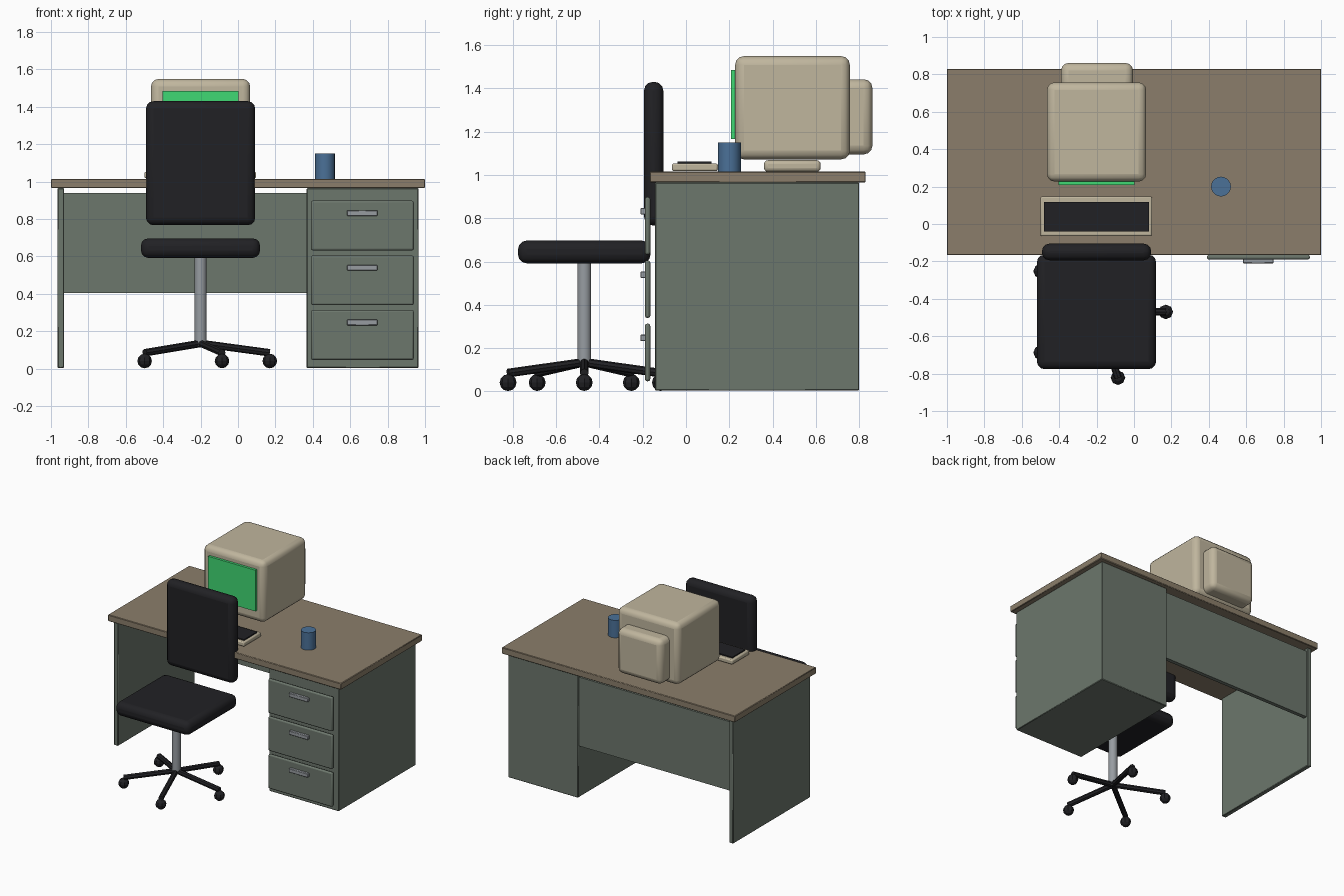
import bpy, math
from mathutils import Vector

if "Cube" in bpy.data.objects:
    bpy.data.objects.remove(bpy.data.objects["Cube"])


def material(name, rgb):
    m = bpy.data.materials.new(name)
    m.diffuse_color = tuple((c / 255) ** 2.2 for c in rgb) + (1,)
    m.use_nodes = True
    m.node_tree.nodes["Principled BSDF"].inputs["Base Color"].default_value = m.diffuse_color
    return m


WOOD = material("wood", (138, 125, 106))
STEEL = material("painted_steel", (108, 118, 108))
BEIGE = material("beige_plastic", (190, 180, 156))
BLACK = material("black", (38, 38, 41))
GREEN = material("screen_green", (66, 215, 115))
BLUE = material("mug_blue", (76, 112, 150))
METAL = material("metal", (150, 155, 160))


def finish(name, mat):
    ob = bpy.context.object
    ob.name = name
    ob.data.materials.append(mat)
    return ob


def box(name, x, y, z, mat, bevel=0, segments=3):
    """Box from (min, max) ranges, optionally with rounded edges."""
    r = (x, y, z)
    bpy.ops.mesh.primitive_cube_add(size=1, location=[(a + b) / 2 for a, b in r])
    ob = finish(name, mat)
    ob.scale = [b - a for a, b in r]
    bpy.ops.object.transform_apply(location=False, rotation=False, scale=True)
    if bevel:
        mod = ob.modifiers.new("rounding", 'BEVEL')
        mod.width, mod.segments = bevel, segments
        bpy.ops.object.shade_smooth_by_angle(angle=math.radians(35))
    return ob


def rod(name, a, b, radius, sides, mat):
    """Cylinder between two points."""
    a, b = Vector(a), Vector(b)
    bpy.ops.mesh.primitive_cylinder_add(
        vertices=sides, radius=radius, depth=(b - a).length, location=(a + b) / 2,
        rotation=(b - a).to_track_quat('Z', 'Y').to_euler())
    if sides > 8:
        bpy.ops.object.shade_smooth_by_angle(angle=math.radians(35))
    return finish(name, mat)


# Desk
box("desk_top", (-1, 1), (-0.167, 0.83), (0.965, 1.015), WOOD, 0.004, 1)
box("drawer_pedestal", (0.367, 0.965), (-0.143, 0.80), (0.004, 0.965), STEEL, 0.004, 1)
box("side_panel", (-0.965, -0.93), (-0.143, 0.80), (0.004, 0.965), STEEL, 0.004, 1)
box("modesty_panel", (-0.93, 0.367), (0.76, 0.79), (0.404, 0.938), STEEL)

# Drawers with handles
for i in range(3):
    zc = 0.765 - i * 0.2925
    box(f"drawer_front_{i + 1}", (0.39, 0.94), (-0.19, -0.165),
        (zc - 0.133, zc + 0.133), STEEL, 0.01, 2)
    box(f"drawer_handle_{i + 1}", (0.583, 0.745), (-0.21, -0.187),
        (zc + 0.052, zc + 0.082), METAL, 0.003, 1)

# Monitor
box("monitor_body", (-0.465, 0.065), (0.227, 0.757), (1.072, 1.549), BEIGE, 0.04)
box("monitor_rear", (-0.39, -0.005), (0.66, 0.861), (1.095, 1.442), BEIGE, 0.04)
box("monitor_base", (-0.36, -0.04), (0.36, 0.622), (1.015, 1.068), BEIGE, 0.018)
box("screen", (-0.403, 0.003), (0.208, 0.235), (1.165, 1.484), GREEN)

# Keyboard
box("keyboard_case", (-0.5, 0.097), (-0.065, 0.147), (1.018, 1.053), BEIGE, 0.008, 2)
box("keyboard_keys", (-0.48, 0.08), (-0.04, 0.118), (1.045, 1.062), BLACK)

# Mug
rod("mug", (0.465, 0.2, 1.015), (0.465, 0.2, 1.15), 0.053, 20, BLUE)

# Chair
CX, CY = -0.2, -0.47
box("chair_seat", (-0.519, 0.118), (-0.776, -0.164), (0.592, 0.697), BLACK, 0.04)
box("chair_back", (-0.492, 0.092), (-0.194, -0.105), (0.767, 1.43), BLACK, 0.04)
rod("chair_column", (CX, CY, 0.12), (CX, CY, 0.6), 0.032, 16, METAL)

# Five-star base with casters
for i in range(5):
    a = i * math.tau / 5
    x, y = CX + 0.37 * math.cos(a), CY + 0.37 * math.sin(a)
    rod(f"base_leg_{i + 1}", (CX, CY, 0.135), (x, y, 0.085), 0.02, 8, BLACK)
    bpy.ops.mesh.primitive_uv_sphere_add(segments=8, ring_count=6, radius=0.039,
                                         location=(x, y, 0.041))
    finish(f"caster_{i + 1}", BLACK)
